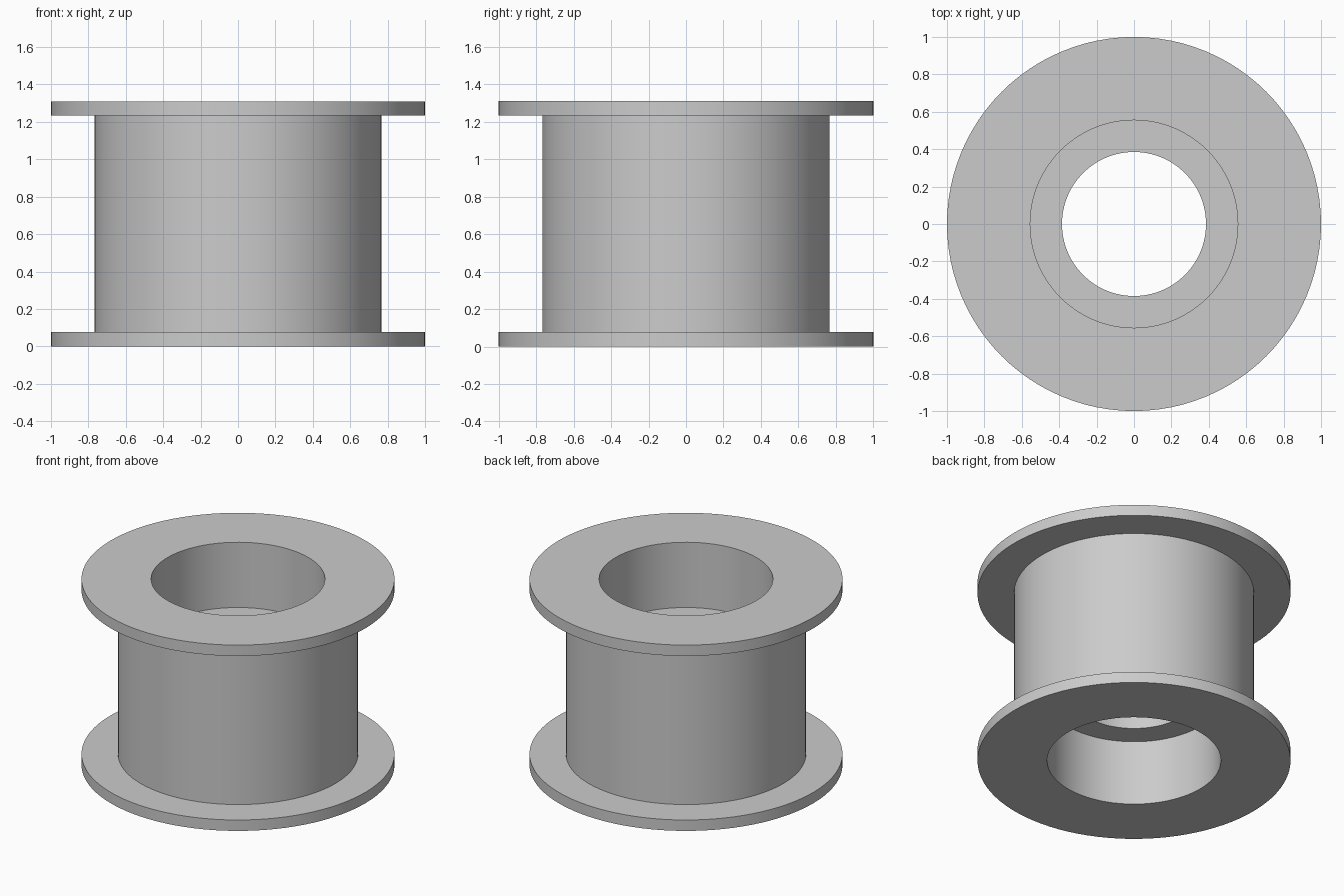
import bpy, bmesh, math
from mathutils import Vector

cube = bpy.data.objects.get("Cube")
if cube:
    bpy.data.objects.remove(cube, do_unlink=True)

# Main sizes
HEIGHT = 1.31
FLANGE_R, FLANGE_T = 1.0, 0.077
BODY_R = 0.767
SEAT_R, SEAT_DEPTH = 0.555, 0.46
BORE_R = 0.385
SEGMENTS = 96

grey = bpy.data.materials.new("plain grey")
grey.use_nodes = True
grey.diffuse_color = (0.6, 0.6, 0.6, 1)
grey.node_tree.nodes["Principled BSDF"].inputs["Base Color"].default_value = (0.6, 0.6, 0.6, 1)


def lathe(name, profile):
    """Spin a closed (radius, height) profile around the z axis."""
    bm = bmesh.new()
    verts = [bm.verts.new((r, 0, z)) for r, z in profile]
    edges = [bm.edges.new((v, verts[i - 1])) for i, v in enumerate(verts)]
    bmesh.ops.spin(bm, geom=verts + edges, cent=Vector(), axis=(0, 0, 1),
                   angle=math.tau, steps=SEGMENTS, use_merge=True)
    bmesh.ops.remove_doubles(bm, verts=bm.verts, dist=1e-5)
    bmesh.ops.recalc_face_normals(bm, faces=bm.faces)
    mesh = bpy.data.meshes.new(name)
    bm.to_mesh(mesh)
    bm.free()
    mesh.materials.append(grey)
    obj = bpy.data.objects.new(name, mesh)
    bpy.context.collection.objects.link(obj)
    bpy.ops.object.select_all(action='DESELECT')
    obj.select_set(True)
    bpy.context.view_layer.objects.active = obj
    bpy.ops.object.shade_smooth_by_angle(angle=math.radians(30))
    return obj


# Lower half: bore shoulder, bearing seat, flange, body; upper half mirrors it
lower = [(BORE_R, SEAT_DEPTH), (SEAT_R, SEAT_DEPTH), (SEAT_R, 0),
         (FLANGE_R, 0), (FLANGE_R, FLANGE_T), (BODY_R, FLANGE_T)]
upper = [(r, HEIGHT - z) for r, z in reversed(lower)]
lathe("flanged_roller", lower + upper)
